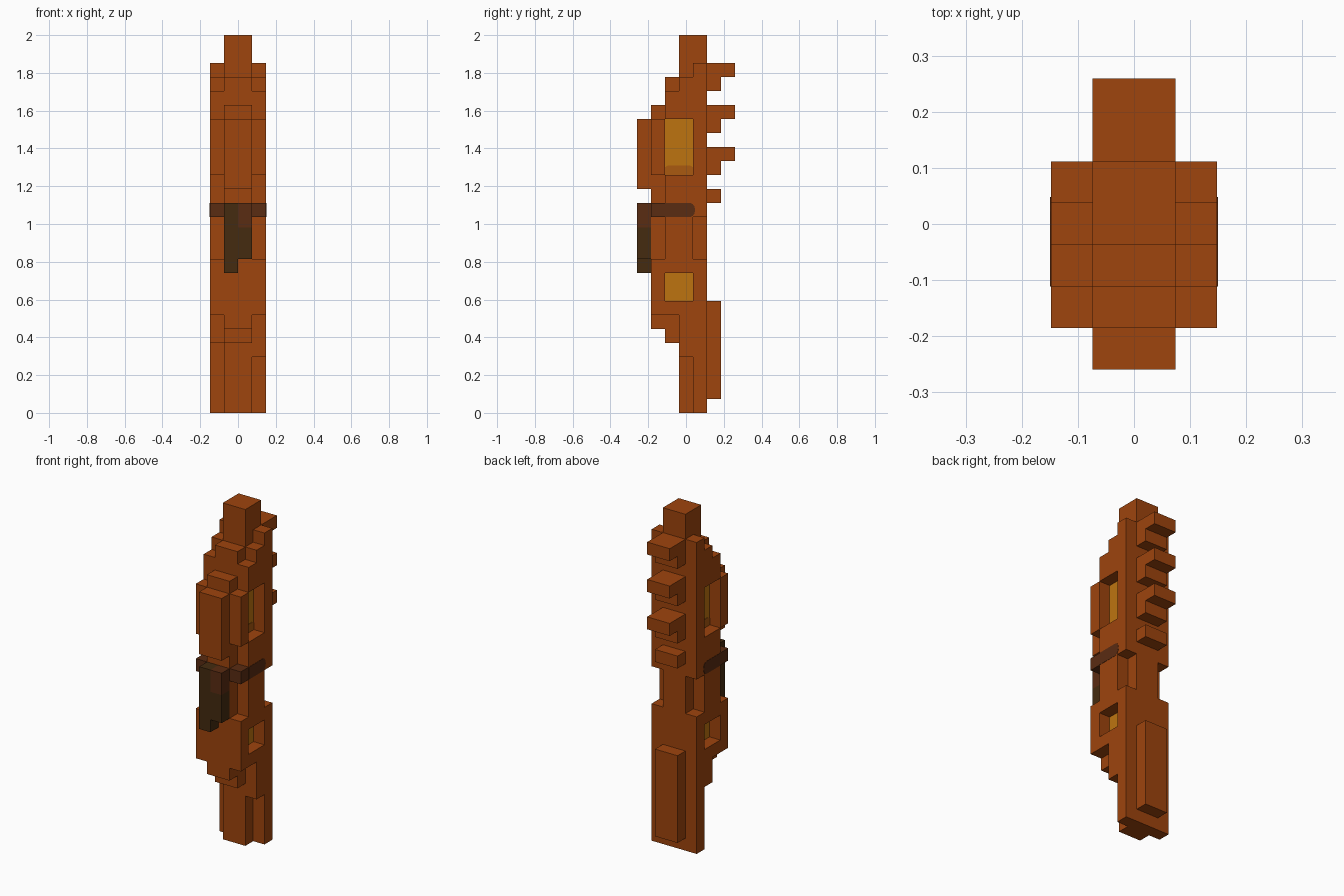
import bpy, bmesh, math

if "Cube" in bpy.data.objects:
    bpy.data.objects.remove(bpy.data.objects["Cube"], do_unlink=True)

U = 2 / 27  # one block


def material(name, rgb):
    m = bpy.data.materials.new(name)
    m.use_nodes = True
    col = (*rgb, 1)
    m.diffuse_color = col
    bsdf = next(n for n in m.node_tree.nodes if n.type == 'BSDF_PRINCIPLED')
    bsdf.inputs["Base Color"].default_value = col
    return m


RUST = material("rust_orange", (0.342, 0.058, 0.004))
AMBER = material("amber", (0.515, 0.175, 0.005))
DULL = material("dull_amber", (0.40, 0.10, 0.005))
BROWN = material("belt_brown", (0.102, 0.025, 0.006))
OLIVE = material("dark_olive", (0.058, 0.024, 0.005))


def prism(name, profile, x0, x1, mat):
    """Extrude a (depth, height) block profile sideways from x0 to x1."""
    bm = bmesh.new()
    face = bm.faces.new([bm.verts.new((x0 * U, (j - 3.5) * U, k * U)) for j, k in profile])
    new = bmesh.ops.extrude_face_region(bm, geom=[face])["geom"]
    bmesh.ops.translate(bm, vec=((x1 - x0) * U, 0, 0),
                        verts=[v for v in new if isinstance(v, bmesh.types.BMVert)])
    bmesh.ops.recalc_face_normals(bm, faces=bm.faces)
    me = bpy.data.meshes.new(name)
    bm.to_mesh(me)
    bm.free()
    me.materials.append(mat)
    ob = bpy.data.objects.new(name, me)
    bpy.context.collection.objects.link(ob)
    return ob


def rect(j0, j1, k0, k1):
    return [(j0, k0), (j1, k0), (j1, k1), (j0, k1)]


def cut(ob, profile, x0, x1):
    """Cut a window through a part and remove the cutter."""
    cutter = prism("window_cutter", profile, x0, x1, RUST)
    cutter.hide_render = True
    mod = ob.modifiers.new("window", 'BOOLEAN')
    mod.operation = 'DIFFERENCE'
    mod.solver = 'EXACT'
    mod.object = cutter
    bpy.context.view_layer.objects.active = ob
    bpy.ops.object.modifier_apply(modifier=mod.name)
    bpy.data.objects.remove(cutter, do_unlink=True)


# Central body with stepped front
prism("core_body", [(3, 0), (5, 0), (5, 27), (3, 27), (3, 24), (2, 24), (2, 22), (1, 22),
                    (1, 21), (0, 21), (0, 16), (1, 16), (1, 6), (2, 6), (2, 5), (3, 5)],
      -1, 1, RUST)

WINDOWS = {"upper": (17, 21), "lower": (8, 10)}

for side, s, leg in (("left", 1, 4), ("right", -1, 5)):
    # Side slab with waist notches and two windows
    slab = prism(side + "_side", [(4, 0), (5, 0), (5, 11), (4, 11), (4, 14), (5, 14), (5, 25),
                                  (4, 25), (4, 24), (3, 24), (3, 23), (2, 23), (2, 21), (1, 21),
                                  (1, 17), (2, 17), (2, 11), (1, 11), (1, 7), (3, 7),
                                  (3, leg), (4, leg)], s, 2 * s, RUST)
    for label, (k0, k1) in WINDOWS.items():
        cut(slab, rect(2, 4, k0, k1), 0.5 * s, 2.5 * s)
        prism(f"{side}_{label}_window", rect(2, 4, k0, k1), s, 1.04 * s, AMBER)
    # Dull band along the sill of the upper window
    prism(side + "_window_sill", [(2, 17), (4, 17), (4, 17.55), (3.8, 17.68), (2.2, 17.68),
                                  (2, 17.55)], 1.04 * s, 1.07 * s, DULL)
    # Belt: front corner block and round-ended strap
    prism(side + "_belt_block", rect(1, 2, 14, 15), s, 2 * s, BROWN)
    end = [(3.8 + 0.35 * math.cos(a), 14.5 + 0.5 * math.sin(a))
           for a in (math.radians(d) for d in range(-90, 91, 30))]
    prism(side + "_belt_strap", [(2, 15), (2, 14)] + end, 2 * s, 2.02 * s, BROWN)

# Hanging pouch at the front of the belt
prism("pouch_right_half", rect(0, 1, 10, 15), -1, 0, OLIVE)
prism("pouch_left_half", rect(0, 1, 11, 13.25), 0, 1, OLIVE)
prism("pouch_left_top", rect(0, 1, 13.25, 15), 0, 1, BROWN)

# Back spines, hooked, with a short one at the bottom
for i, k in enumerate((23, 20, 17)):
    prism(f"back_spine_{i + 1}", [(5, k), (6, k), (6, k + 1), (7, k + 1), (7, k + 2), (5, k + 2)],
          -1, 1, RUST)
prism("short_back_spine", rect(5, 6, 15, 16), -1, 1, RUST)

# Tail panel on the lower back
prism("tail_panel", rect(5, 6, 1, 8), -1, 1, RUST)
